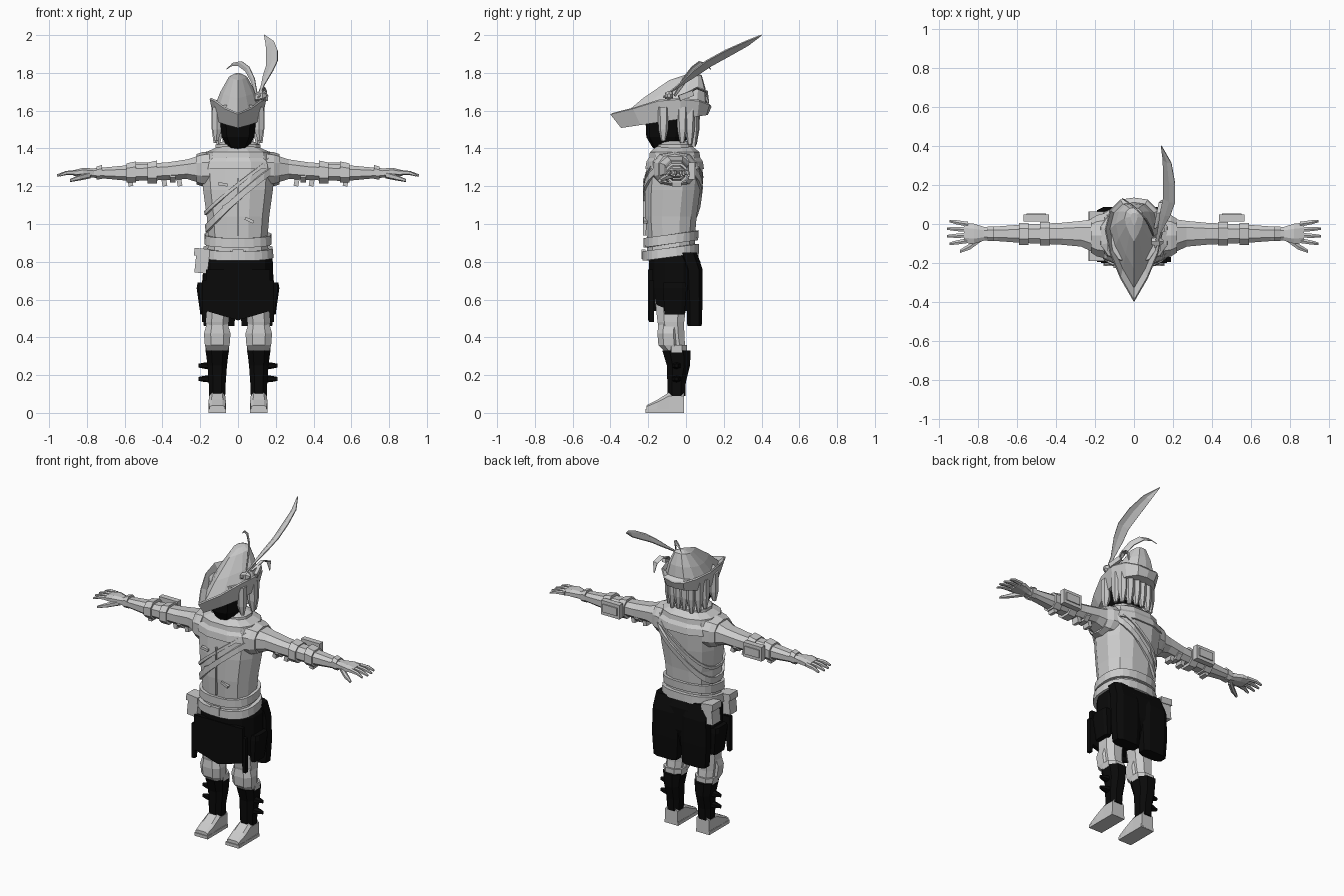
import bpy
import bmesh
import math
from mathutils import Vector, Euler

UNIT = 0.01  # part dimensions below are in hundredths of a unit

default_cube = bpy.data.objects.get("Cube")
if default_cube:
    bpy.data.objects.remove(default_cube, do_unlink=True)


def make_material(name, level):
    material = bpy.data.materials.new(name)
    material.use_nodes = True
    colour = (level, level, level, 1)
    material.diffuse_color = colour
    material.node_tree.nodes["Principled BSDF"].inputs["Base Color"].default_value = colour
    return material


grey = make_material("light grey", 0.6)
black = make_material("black", 0.003)


def finish(name, mesh_builder, material, mirror=False, thickness=None):
    """Turn a bmesh into a flat shaded object, optionally mirrored or thickened."""
    bmesh.ops.recalc_face_normals(mesh_builder, faces=mesh_builder.faces)
    bmesh.ops.scale(mesh_builder, vec=Vector((UNIT, UNIT, UNIT)), verts=mesh_builder.verts)
    mesh = bpy.data.meshes.new(name)
    mesh_builder.to_mesh(mesh)
    mesh_builder.free()
    mesh.materials.append(material)
    item = bpy.data.objects.new(name, mesh)
    bpy.context.collection.objects.link(item)
    if thickness:
        solid = item.modifiers.new("thickness", "SOLIDIFY")
        solid.thickness = thickness * UNIT
        solid.offset = 0
    if mirror:
        item.modifiers.new("mirror", "MIRROR")
    return item


def skin(name, loops, material, mirror=False, caps=True):
    """Bridge closed loops of points into one surface."""
    builder = bmesh.new()
    rows = [[builder.verts.new(point) for point in loop] for loop in loops]
    for lower, upper in zip(rows, rows[1:]):
        for i in range(len(lower)):
            j = (i + 1) % len(lower)
            builder.faces.new((lower[i], lower[j], upper[j], upper[i]))
    if caps:
        builder.faces.new(rows[0])
        builder.faces.new(rows[-1])
    return finish(name, builder, material, mirror)


def rounded(value, power):
    return math.copysign(abs(value) ** power, value)


def loft(name, axis, rings, material, mirror=False, sides=10, power=0.8):
    """Rings are (position along axis, two centres, two radii)."""
    loops = []
    for along, cu, cv, ru, rv in rings:
        loop = []
        for i in range(sides):
            angle = math.tau * (i + 0.5) / sides
            u = cu + ru * rounded(math.cos(angle), power)
            v = cv + rv * rounded(math.sin(angle), power)
            loop.append({"x": (along, u, v), "y": (u, along, v), "z": (u, v, along)}[axis])
        loops.append(loop)
    return skin(name, loops, material, mirror)


def box(name, centre, size, material, mirror=False, turn=(0, 0, 0)):
    builder = bmesh.new()
    bmesh.ops.create_cube(builder, size=1)
    bmesh.ops.scale(builder, vec=Vector(size), verts=builder.verts)
    rotation = Euler([math.radians(a) for a in turn]).to_matrix()
    bmesh.ops.rotate(builder, matrix=rotation, verts=builder.verts)
    bmesh.ops.translate(builder, vec=Vector(centre), verts=builder.verts)
    return finish(name, builder, material, mirror)


def panel(name, outline, front, back, material, mirror=False):
    """Extrude an x-z outline between two depths."""
    return skin(name, [[(x, y, z) for x, z in outline] for y in (front, back)], material, mirror)


def ribbon(name, points, across, material, thickness=0.6):
    """A blade following points (x, y, z, half width), creased along its spine."""
    builder = bmesh.new()
    across = Vector(across).normalized()
    rows = []
    for x, y, z, half in points:
        spine = Vector((x, y, z))
        lift = Vector((0, -0.2, 0.2)) * half
        rows.append([builder.verts.new(p) for p in
                     (spine - across * half, spine + lift, spine + across * half)])
    for a, b in zip(rows, rows[1:]):
        for i in range(2):
            builder.faces.new((a[i], a[i + 1], b[i + 1], b[i]))
    return finish(name, builder, material, thickness=thickness)


# Jacket body
torso = [(82, 0, -8, 17, 13), (92, 0, -8, 16, 13), (104, 0, -8, 17, 14),
         (118, 0, -7, 19, 15), (130, 0, -6, 20, 15), (137, 0, -6, 18, 13), (141, 0, -6, 9, 8)]
loft("jacket", "z", torso, grey, sides=12)


def torso_point(angle, z, grow):
    """Point on the jacket wall at a height, pushed outward."""
    low, high = torso[0], torso[1]
    for a, b in zip(torso, torso[1:]):
        if a[0] <= z:
            low, high = a, b
    t = max(0, (z - low[0]) / (high[0] - low[0]))
    _, _, cy, rx, ry = [p + (q - p) * t for p, q in zip(low, high)]
    return ((rx + grow) * rounded(math.cos(angle), 0.8),
            cy + (ry + grow) * rounded(math.sin(angle), 0.8), z)


def band(name, middle, half, grow, slope_x=0, slope_y=0):
    """A raised strap wrapped around the jacket on a tilted plane."""
    loops = []
    for dz, out in ((-half, -1), (-half, grow), (half, grow), (half, -1)):
        loop = []
        for i in range(24):
            angle = math.tau * (i + 0.5) / 24
            x, y, _ = torso_point(angle, middle, 0)
            loop.append(torso_point(angle, middle + slope_x * x + slope_y * (y + 8) + dz, out))
        loops.append(loop)
    return skin(name, loops, grey, caps=False)


band("lower_belt", 85, 2.5, 2, slope_y=0.15)
band("upper_belt", 92, 2.5, 1.5, slope_y=0.15)
band("chest_strap", 114, 2, 1, slope_x=0.9)
band("back_strap", 121, 1, 0.7, slope_x=0.8)
box("belt_buckle", (0, -22.5, 84), (6, 2, 5), grey)
box("jacket_seam", (0, -21.9, 109), (0.8, 1.5, 30), grey)
for x, z, tilt in ((-8, 121, 8), (-6, 110, -30), (6, 102, 25)):
    box("jacket_toggle", (x, -21.5, z), (5, 2, 1.6), grey, turn=(0, tilt, 0))

# Layered cowl around the shoulders
for name, base, radius, top in (("cowl_outer", 129, 20.5, 139), ("cowl_middle", 134, 18, 141),
                                ("cowl_collar", 138, 12.5, 144)):
    loft(name, "z", [(base, 0, -6, radius, radius * 0.78), (base + 4, 0, -6, radius * 0.97, radius * 0.75),
                     (top, 0, -6, radius * 0.6, radius * 0.55)], grey, sides=12)

# Arms with shoulder guards and cuffs
loft("arms", "x", [(14, -6, 129, 11, 8), (21, -6, 129, 9, 7.5), (27, -5, 129, 7, 5.5),
                   (37, -5, 128, 6, 5), (57, -5, 127, 5, 4.5), (70, -5, 127, 4, 3.2),
                   (78, -5, 127, 3.5, 2.5)], grey, True, sides=8)
loft("shoulder_guards", "x", [(15, -6, 129, 12, 9.5), (19, -6, 129, 11, 9), (22, -6, 129, 9, 8)],
     grey, True)
for start, end, radius in ((33, 36, 6), (43, 48, 6.5), (54, 59, 6), (72, 75, 4)):
    loft("arm_cuffs", "x", [(start, -5, 127.5, radius, radius), (end, -5, 127, radius, radius * 0.9)],
         grey, True, sides=8)
box("elbow_guards", (50, 3, 128), (13, 3.5, 9), grey, True)
box("elbow_guard_rims", (50, 4.4, 128), (10, 2, 5), grey, True)
for x in (31, 39, 57):
    box("sleeve_tabs", (x, -5, 122), (2.5, 5, 4), grey, True, (0, 12, 0))

# Hands with four fingers and a thumb
loft("palms", "x", [(76, -5, 127, 3.5, 2.5), (82, -5, 127.5, 5.5, 2.4), (87, -4.5, 127, 5.5, 1.6)],
     grey, True, sides=8)
for i in range(4):
    y = -8.5 + i * 2.8
    spread = (i - 1.5) * 1.1
    tip = 94.5 + (i in (1, 2)) * 1.3
    loft("fingers", "x", [(85, y, 127.3, 1.4, 1.4), (91, y + spread * 0.6, 127, 1.2, 1.1),
                          (tip, y + spread, 125.7, 0.7, 0.6)], grey, True, sides=6)
loft("thumbs", "x", [(78, -7, 126, 2, 1.8), (84, -11.5, 124.5, 1.8, 1.5), (89, -14, 123, 0.9, 0.8)],
     grey, True, sides=6)

# Black skirted shorts, flap, tails and thigh pouches
loft("shorts", "z", [(86, 0, -7, 16, 12), (80, 0, -6, 19, 14), (66, 0, -6, 19, 14),
                     (54, 0, -7, 18, 11)], black, sides=12)
panel("front_flap", [(-17, 76), (17, 76), (17, 54), (0, 49), (-17, 54)], -20, -17.5, black)
loft("coat_tails", "z", [(85, 10, 1, 8.5, 5), (76, 10, 4, 9, 5), (60, 10, 4.5, 9.5, 4.5),
                         (46, 10, 4.5, 8.5, 4)], black, True, sides=8, power=0.6)
panel("side_hems", [(15, 70), (19, 70), (19, 48), (17, 48)], -19.5, -17, black, True)
loft("thigh_pouches", "z", [(69, 19, -6, 2.5, 6), (66, 19, -6, 3, 6.5), (52, 18, -6, 2, 5.5)],
     black, True, sides=8, power=0.5)

# Belt pouches on the right hip
for y, depth in ((-15, 7), (2, 8)):
    box("belt_pouch", (-19, y, 80), (7, depth, 12), grey, turn=(0, 6, 0))
    box("pouch_lid", (-19.2, y, 85), (8, depth + 1, 4), grey, turn=(0, 6, 0))

# Legs, knee pads, boots and feet
loft("legs", "z", [(60, 10, -8, 7, 9), (48, 11, -8, 6.5, 7.5), (40, 11, -7, 6, 6.5),
                   (28, 11, -5, 5, 6)], grey, True, sides=8)
loft("knee_pads", "z", [(33, 11, -7, 6, 5), (36, 11, -9, 7, 6), (42, 11, -9.5, 7.5, 6),
                        (47, 11, -9, 6, 6), (50, 11, -9, 4.5, 4)], grey, True, sides=8)
loft("knee_wraps", "z", [(32, 11, -5, 6.5, 6), (36, 11, -5, 6.8, 6)], grey, True, sides=8)
loft("boots", "z", [(33, 11, -5, 6.5, 8), (25, 11, -4, 5.5, 6.5), (16, 11, -5, 4.8, 5.2),
                    (9, 11, -5, 4.5, 5)], black, True, sides=8)
for z in (18, 25):
    loft("boot_buckles", "x", [(14, -5, z, 3, 2), (18, -5, z, 2, 1.6), (21, -5, z, 1, 1)],
         black, True, sides=6)
loft("feet", "y", [(-1, 11, 5.5, 4.5, 5.5), (-9, 11, 5.5, 4.5, 5.5), (-15, 11, 3.6, 4.8, 3.6),
                   (-21, 11, 2, 4.3, 2)], grey, True, sides=8, power=0.5)
box("soles", (11, -11.3, 1), (9.4, 20.5, 2), grey, True)

# Masked head, forehead and hair locks
loft("masked_head", "z", [(136, 0, -8, 7, 6), (141, 0, -10, 6, 8), (146, 0, -10, 9, 11),
                          (156, 0, -9.5, 10, 12), (162, 0, -9, 9, 11)], black)
loft("forehead", "z", [(157, 0, -8, 11.5, 13), (163, 0, -8, 12, 12)], grey)
for x, y, foot in ((11, -12, 144), (11.5, -2, 143), (10, 2, 142), (6.5, 4, 141), (2, 4.5, 142)):
    loft("hair_locks", "z", [(162, x, y, 2.8, 3), (150, x, y, 2.7, 2.6), (foot, x * 1.05, y, 1, 1.2)],
         grey, True, sides=6)
loft("hair_back", "z", [(162, 0, 0, 11, 5), (146, 0, 0, 9, 4)], grey)

# Pointed hat: one teardrop outline, scaled into brim and crown
half_outline = [(0, -40), (7, -28), (12.5, -15), (15, -3), (12.5, 7), (7, 12.5), (0, 13.5)]
rim_heights = [158, 161, 165, 166, 165, 163, 162]
outline = half_outline + [(-x, y) for x, y in half_outline[-2:0:-1]]
rim = rim_heights + rim_heights[-2:0:-1]


def hat_loop(scale, shift, height):
    return [(x * scale, y * scale + shift, height + 0.15 * (y * scale + shift)) for x, y in outline]


outer = [(x, y, z) for (x, y), z in zip(outline, rim)]
underside = hat_loop(0.86, 0, 156)
thin_edge = [(x * 0.96, y * 0.97, z + 0.8) for x, y, z in outer]
skin("hat", [underside, outer, thin_edge, hat_loop(0.82, 0, 163), hat_loop(0.62, 2, 170),
             hat_loop(0.32, 4, 177.5), hat_loop(0.12, 4, 179)], grey)

# Feathers and ornament on the left of the hat
ribbon("long_feather", [(11, -12, 167, 0.6), (13, -4, 173, 1), (16, 5, 180, 3), (18, 12, 185, 3.5),
                        (18, 22, 190.5, 3.5), (17, 32, 195.5, 2.5), (14, 40, 200, 0.1)],
       (0.8, -0.3, 0.4), grey)
ribbon("curled_feather", [(10, -6, 168, 0.6), (8, -1, 176, 1.5), (5, 4, 182, 1.8), (1, 8, 185, 1.8),
                          (-3, 11, 184.5, 1.3), (-6, 13, 182, 0.2)], (0.5, -0.5, 0.6), grey)
ribbon("trailing_feather", [(11, -2, 168, 0.8), (13, 6, 172, 1.4), (14, 11, 170, 1.4),
                            (14, 12, 164, 0.2)], (1, 0.2, 0.3), grey)
loft("hat_ornament", "x", [(9, -9, 167, 2, 2), (13, -9, 168, 2.5, 2.5), (15, -9, 168, 1, 1)],
     grey, sides=6)
box("ornament_leaf", (14, 0, 168), (2, 8, 3), grey, turn=(20, 0, 15))
